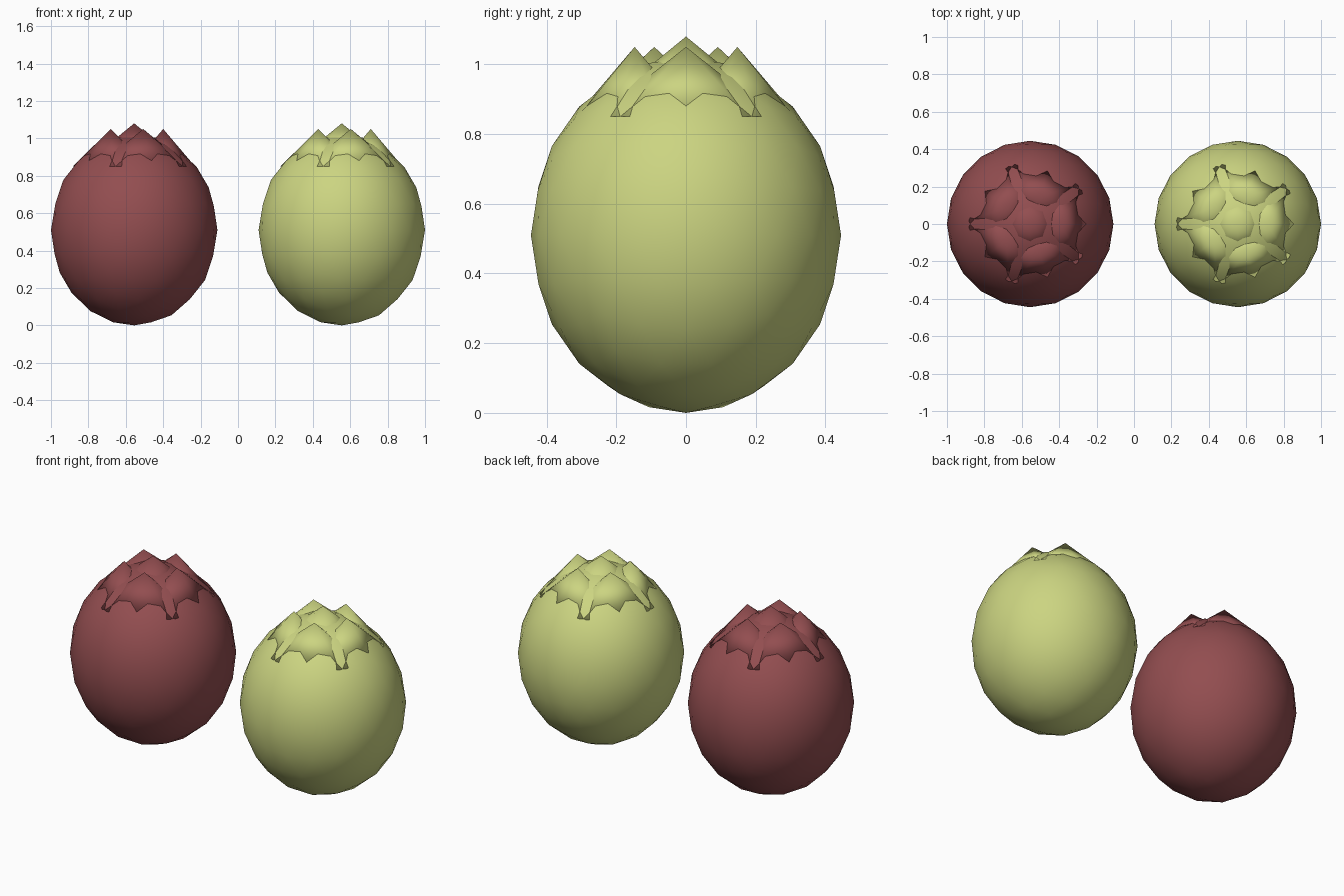
import bpy, bmesh, math
from mathutils import Matrix, Vector

if "Cube" in bpy.data.objects:
    bpy.data.objects.remove(bpy.data.objects["Cube"])


def material(name, color):
    m = bpy.data.materials.new(name)
    m.diffuse_color = (*color, 1)
    m.use_nodes = True
    m.node_tree.nodes["Principled BSDF"].inputs["Base Color"].default_value = m.diffuse_color
    return m


def add_object(name, bm, mat, loc):
    bmesh.ops.recalc_face_normals(bm, faces=bm.faces)
    for f in bm.faces:
        f.smooth = True
    mesh = bpy.data.meshes.new(name)
    bm.to_mesh(mesh)
    bm.free()
    mesh.materials.append(mat)
    ob = bpy.data.objects.new(name, mesh)
    ob.location = loc
    bpy.context.collection.objects.link(ob)
    return ob


def cone(bm, tip, height, radial, tangential, angle=0):
    """Cone with an oval base, its tip at the given point."""
    m = (Matrix.Translation(tip) @ Matrix.Rotation(angle, 4, 'Z')
         @ Matrix.Diagonal((radial, tangential, height, 1))
         @ Matrix.Translation((0, 0, -0.5)))
    bmesh.ops.create_cone(bm, cap_ends=True, segments=8, radius1=1,
                          radius2=0, depth=1, matrix=m)


def fruit(prefix, x, mat):
    # rounded body
    bm = bmesh.new()
    bmesh.ops.create_icosphere(bm, subdivisions=3, radius=1,
                               matrix=Matrix.Translation((0, 0, 0.51))
                               @ Matrix.Diagonal((0.445, 0.445, 0.51, 1)))
    add_object(prefix + "_body", bm, mat, (x, 0, 0))
    # crown: five pointed sepals around a central tip
    bm = bmesh.new()
    for i in range(5):
        a = math.radians(72 * i)
        tip = Vector((0.155 * math.cos(a), 0.155 * math.sin(a), 1.05))
        cone(bm, tip, 0.2, 0.17, 0.254, a)
    cone(bm, Vector((0, 0, 1.08)), 0.18, 0.22, 0.22)
    add_object(prefix + "_crown", bm, mat, (x, 0, 0))


fruit("red_fruit", -0.555, material("dull red", (0.29, 0.075, 0.08)))
fruit("green_fruit", 0.555, material("pale green", (0.60, 0.66, 0.22)))
